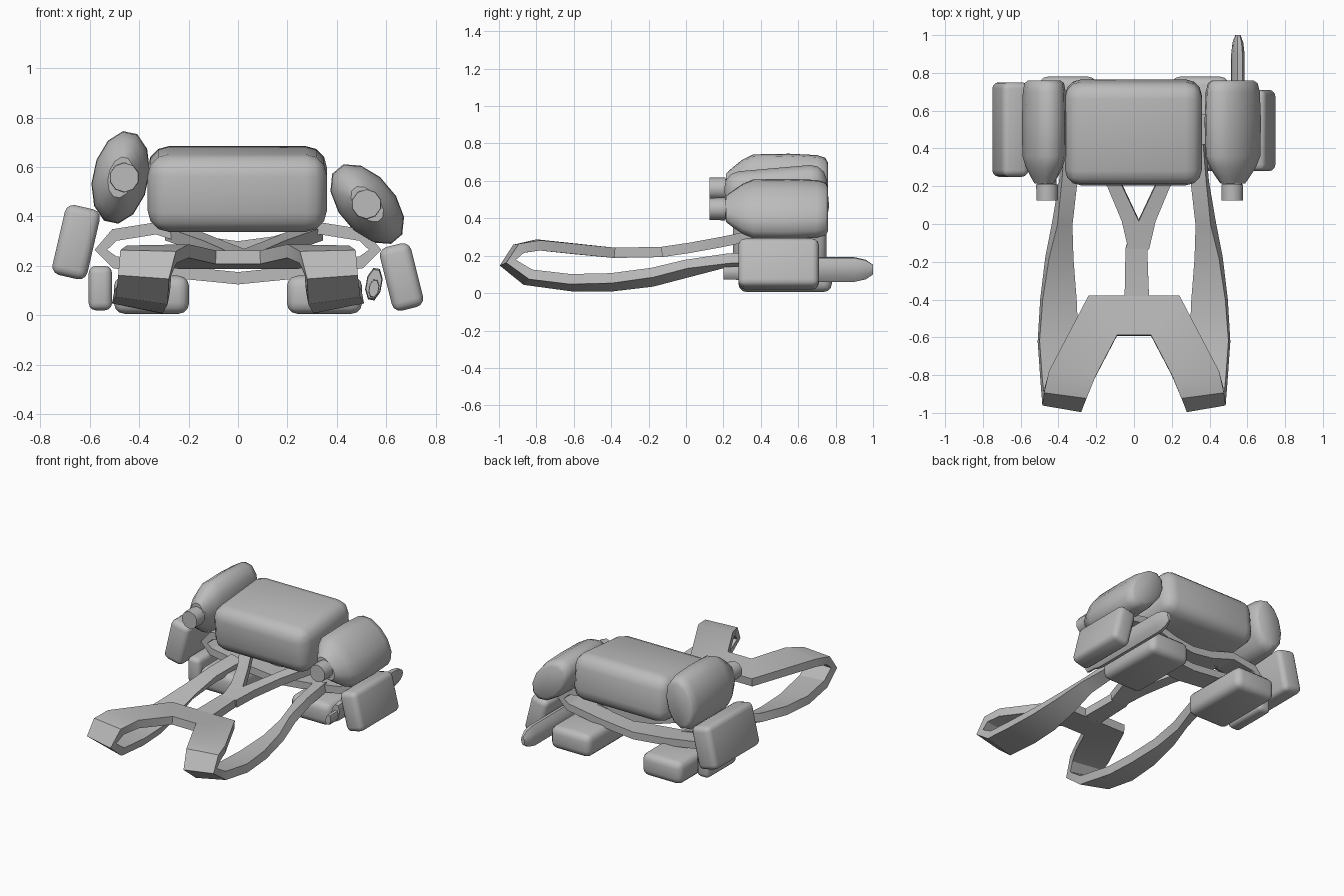
import bpy, bmesh
from math import sin, cos, pi, radians
from mathutils import Vector

if "Cube" in bpy.data.objects:
    bpy.data.objects.remove(bpy.data.objects["Cube"], do_unlink=True)

GREY = (0.5, 0.5, 0.5, 1)
mat = bpy.data.materials.new("plain grey")
mat.use_nodes = True
mat.diffuse_color = GREY
mat.node_tree.nodes["Principled BSDF"].inputs["Base Color"].default_value = GREY


def finish(name, bm, angle=30):
    bmesh.ops.recalc_face_normals(bm, faces=bm.faces)
    me = bpy.data.meshes.new(name)
    bm.to_mesh(me)
    bm.free()
    me.materials.append(mat)
    ob = bpy.data.objects.new(name, me)
    bpy.context.collection.objects.link(ob)
    bpy.ops.object.select_all(action="DESELECT")
    ob.select_set(True)
    bpy.context.view_layer.objects.active = ob
    bpy.ops.object.shade_smooth_by_angle(angle=radians(angle))
    return ob


def skin(name, rings, closed=False, angle=30):
    """Join rings of points into one tube, capped unless closed."""
    bm = bmesh.new()
    vs = [[bm.verts.new(p) for p in ring] for ring in rings]
    n = len(vs[0])
    for i in range(len(vs) if closed else len(vs) - 1):
        a, b = vs[i], vs[(i + 1) % len(vs)]
        for j in range(n):
            k = (j + 1) % n
            bm.faces.new((a[j], a[k], b[k], b[j]))
    if not closed:
        bm.faces.new(vs[0])
        bm.faces.new(vs[-1])
    return finish(name, bm, angle)


def band(name, pairs, thick=0.055, closed=False):
    """Webbing running through pairs of edge points."""
    pairs = [(Vector(a), Vector(b)) for a, b in pairs]
    mids = [(a + b) / 2 for a, b in pairs]
    n, rings = len(pairs), []
    for i, (a, b) in enumerate(pairs):
        nxt = mids[(i + 1) % n] if closed else mids[min(i + 1, n - 1)]
        prv = mids[i - 1] if closed else mids[max(i - 1, 0)]
        off = (nxt - prv).cross(b - a).normalized() * thick / 2
        rings.append([a + off, b + off, b - off, a - off])
    return skin(name, rings, closed, 25)


def pouch(name, loc, size, rot=(0, 0), bevel=0.04):
    """Soft box, rot is pitch about x and lean about y in degrees."""
    bm = bmesh.new()
    bmesh.ops.create_cube(bm, size=1)
    bmesh.ops.scale(bm, vec=size, verts=bm.verts)
    bmesh.ops.bevel(bm, geom=bm.edges[:], offset=bevel, segments=3,
                    profile=0.5, affect="EDGES")
    ob = finish(name, bm, 40)
    ob.location = loc
    ob.rotation_euler = (radians(rot[0]), radians(rot[1]), 0)
    return ob


def loft_y(name, x, z, rx, rz, lean, stations, sides=10, angle=40):
    """Oval sections along y; stations are (y, scale)."""
    rings = []
    for y, s in stations:
        ring = []
        for i in range(sides):
            t = 2 * pi * (i + 0.5) / sides
            u, w = rx * s * cos(t), rz * s * sin(t)
            c, d = cos(radians(lean)), sin(radians(lean))
            ring.append((x + u * c + w * d, y, z - u * d + w * c))
        rings.append(ring)
    return skin(name, rings, angle=angle)


# Main pack
pouch("main_pack", (-0.003, 0.485, 0.511), (0.725, 0.55, 0.315), (5, 0), 0.085)

# Flasks with caps
FLASK = [(0.215, 0.45), (0.25, 0.62), (0.3, 0.84), (0.36, 1), (0.55, 1.02),
         (0.7, 0.98), (0.745, 0.9), (0.76, 0.75)]
for side, x, z, lean in (("right", -0.475, 0.558, 12), ("left", 0.523, 0.45, -40)):
    loft_y(side + "_flask", x, z, 0.112, 0.188, lean, FLASK, 12, 45)
    nx = x + (0.015 if x < 0 else -0.003)
    loft_y(side + "_flask_neck", nx, z, 0.053, 0.053, 0, [(0.2, 1), (0.26, 1)], 10)
    loft_y(side + "_flask_cap", nx, z, 0.061, 0.061, 0, [(0.125, 0.97), (0.21, 1)], 10)

# Belt pouches
pouch("right_hip_pouch", (-0.655, 0.5, 0.296), (0.145, 0.5, 0.29), (0, 13), 0.035)
pouch("left_hip_pouch", (0.662, 0.495, 0.155), (0.13, 0.43, 0.265), (0, -14), 0.035)
pouch("right_small_pouch", (-0.557, 0.46, 0.11), (0.095, 0.32, 0.18), (0, 0), 0.03)
for side, s in (("left", 1), ("right", -1)):
    pouch(side + "_front_pouch", (0.35 * s, 0.53, 0.083), (0.305, 0.5, 0.155),
          (0, 0), 0.045)

# Sheathed blade
loft_y("sheath", 0.55, 0.126, 0.034, 0.07, 10,
       [(0.28, 0.9), (0.32, 1), (0.9, 1), (0.96, 0.8), (1.0, 0.4)], 8)
loft_y("blade_handle", 0.55, 0.108, 0.022, 0.04, 10, [(0.2, 0.9), (0.3, 1)], 8)

# Waist belt: half outline mirrored into a ring
half = [(0, 0.275), (0.15, 0.295), (0.33, 0.352), (0.5, 0.325), (0.555, 0.265),
        (0.5, 0.215), (0.25, 0.175), (0, 0.15)]
ring = half + [(-x, z) for x, z in half[-2:0:-1]]
band("waist_belt", [((x, 0.42, z), (x, 0.58, z)) for x, z in ring], 0.05, True)

# Shoulder straps: yoke, over the shoulder, back to the belt (inner, outer edge)
STRAP = [
    ((0, -0.59, 0.235), (0, -0.38, 0.215)),
    ((0.09, -0.59, 0.235), (0.24, -0.38, 0.215)),
    ((0.2, -0.8, 0.26), (0.45, -0.78, 0.255)),
    ((0.25, -0.91, 0.235), (0.475, -0.88, 0.24)),
    ((0.275, -0.97, 0.155), (0.48, -0.935, 0.17)),
    ((0.28, -0.86, 0.07), (0.49, -0.83, 0.1)),
    ((0.3, -0.6, 0.035), (0.505, -0.62, 0.075)),
    ((0.31, -0.4, 0.035), (0.49, -0.4, 0.08)),
    ((0.33, -0.18, 0.06), (0.46, -0.18, 0.11)),
    ((0.34, 0, 0.105), (0.42, 0, 0.155)),
    ((0.31, 0.2, 0.16), (0.39, 0.22, 0.185)),
    ((0.28, 0.45, 0.18), (0.37, 0.45, 0.2)),
]
for side, s in (("left", 1), ("right", -1)):
    band(side + "_shoulder_strap",
         [tuple((p[0] * s, p[1], p[2]) for p in pair) for pair in STRAP])

# Back strap: a stem that splits into two arms
band("back_strap_stem", [((-0.05, -0.4, 0.215), (0.08, -0.4, 0.215)),
                         ((-0.045, -0.13, 0.22), (0.07, -0.13, 0.22)),
                         ((0.0, 0.02, 0.242), (0.06, 0.02, 0.242))])
for side, s in (("left", 1), ("right", -1)):
    arm = [(0, 0.055, -0.13, 0.22), (0, 0.09, 0.02, 0.242),
           (0.085, 0.165, 0.2, 0.275), (0.22, 0.32, 0.46, 0.33)]
    band(side + "_back_strap_arm",
         [((0.025 + a * s, y, z), (0.025 + b * s, y, z)) for a, b, y, z in arm])
